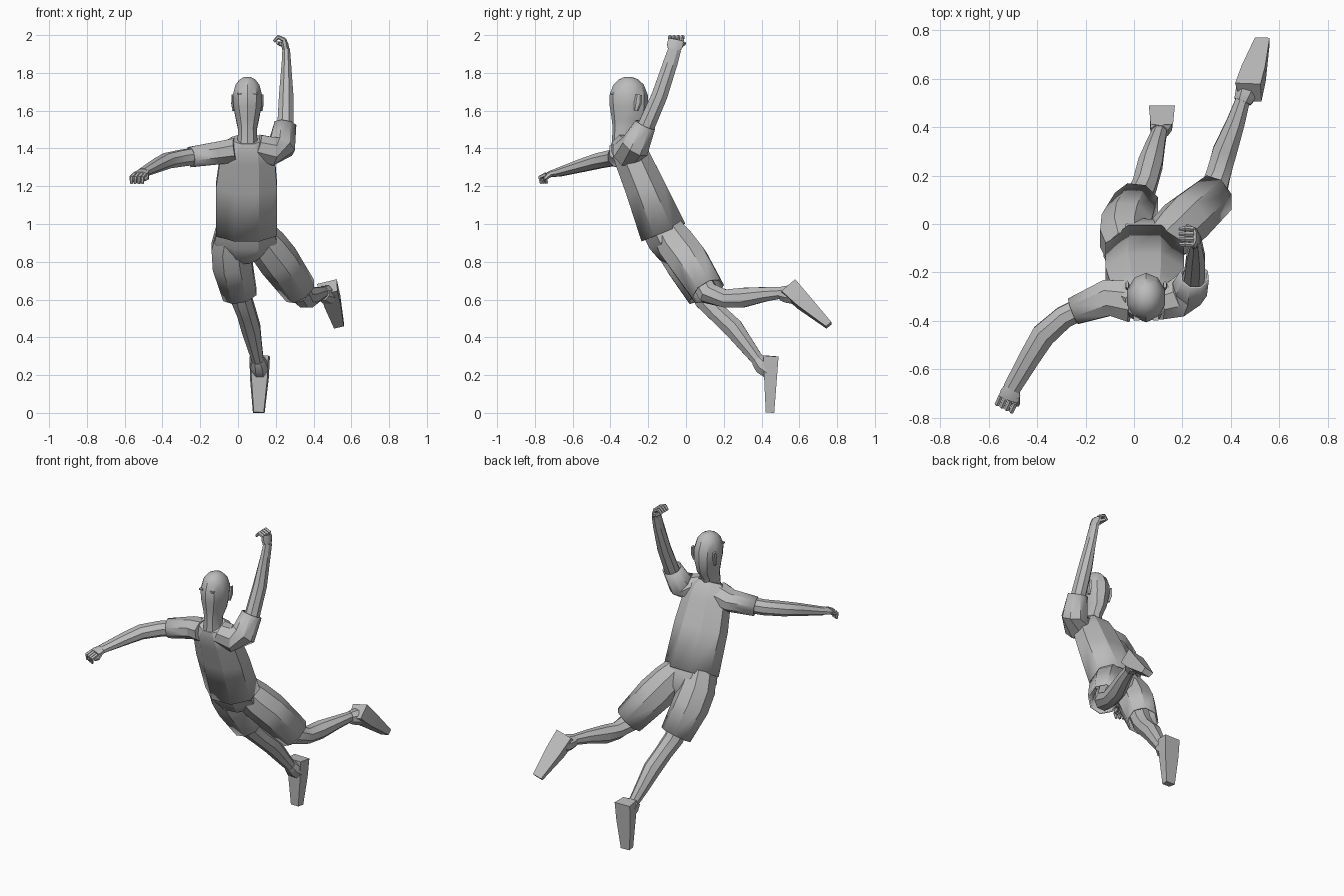
import bpy, bmesh, math
from mathutils import Vector

cube = bpy.data.objects.get("Cube")
if cube:
    bpy.data.objects.remove(cube, do_unlink=True)

grey = bpy.data.materials.new("plain grey")
grey.use_nodes = True
grey.diffuse_color = (0.5, 0.5, 0.5, 1)
grey.node_tree.nodes["Principled BSDF"].inputs["Base Color"].default_value = (0.5, 0.5, 0.5, 1)

X, Y, Z = Vector((1, 0, 0)), Vector((0, 1, 0)), Vector((0, 0, 1))


def skin(name, rings, caps=(True, True), thick=0):
    """Join rings of points into one surface, optionally a thin open shell."""
    bm = bmesh.new()
    loops = [[bm.verts.new(p) for p in ring] for ring in rings]
    n = len(loops[0])
    for a, b in zip(loops, loops[1:]):
        for i in range(n):
            j = (i + 1) % n
            bm.faces.new((a[i], a[j], b[j], b[i]))
    for cap, loop in zip(caps, (loops[0], loops[-1])):
        if cap:
            bm.faces.new(loop)
    bmesh.ops.recalc_face_normals(bm, faces=bm.faces)
    mesh = bpy.data.meshes.new(name)
    bm.to_mesh(mesh)
    bm.free()
    mesh.materials.append(grey)
    ob = bpy.data.objects.new(name, mesh)
    bpy.context.collection.objects.link(ob)
    if thick:
        mod = ob.modifiers.new("cloth", "SOLIDIFY")
        mod.thickness = thick
        mod.offset = -1
    bpy.ops.object.select_all(action="DESELECT")
    ob.select_set(True)
    bpy.context.view_layer.objects.active = ob
    bpy.ops.object.shade_smooth_by_angle(angle=math.radians(30))
    return ob


def loft(name, stations, side=X, sides=8, **options):
    """Stations are (x, y, z, half width, half depth) along a path."""
    pts = [Vector(s[:3]) for s in stations]
    rings = []
    for i, s in enumerate(stations):
        t = (pts[min(i + 1, len(pts) - 1)] - pts[max(i - 1, 0)]).normalized()
        u = (side - t * side.dot(t)).normalized()
        v = t.cross(u)
        grow = 1 / math.cos(math.pi / sides)
        ring = []
        for k in range(sides):
            a = (k + 0.5) * math.tau / sides
            ring.append(pts[i] + u * (s[3] * grow * math.cos(a)) + v * (s[4] * grow * math.sin(a)))
        rings.append(ring)
    return skin(name, rings, **options)


# Shirt and shorts waist
loft("shirt_body", [
    (.045, -.12, .955, .162, .125),
    (.045, -.22, 1.20, .162, .105),
    (.05, -.285, 1.35, .145, .095),
    (.05, -.315, 1.415, .13, .085),
    (.05, -.33, 1.45, .085, .065)], caps=(False, True), thick=.01)
loft("shorts_waist", [
    (.045, -.14, 1.0, .15, .105),
    (.04, -.095, .92, .165, .11),
    (.045, -.06, .85, .12, .09),
    (.05, -.045, .81, .05, .055)])

# Head and neck
loft("head", [
    (.05, -.33, 1.42, .054, .06),
    (.05, -.322, 1.50, .049, .064),
    (.05, -.307, 1.55, .06, .084),
    (.05, -.303, 1.62, .074, .096),
    (.05, -.304, 1.68, .078, .097),
    (.05, -.305, 1.735, .064, .078),
    (.05, -.306, 1.765, .042, .05),
    (.05, -.306, 1.778, .018, .02)], sides=10)
for label, s in (("right", -1), ("left", 1)):
    cx = .05 + s * .04
    loft(label + "_eye", [(cx, -.389, 1.685, .012, .01), (cx, -.389, 1.694, .012, .01)], sides=4)
    ex = .05 + s * .074
    loft(label + "_ear", [
        (ex, -.265, 1.60, .006, .01),
        (ex + s * .004, -.255, 1.64, .008, .018),
        (ex + s * .004, -.25, 1.685, .006, .014)], sides=6)

# Sleeves
loft("left_sleeve", [
    (.10, -.325, 1.41, .07, .065),
    (.175, -.31, 1.385, .078, .075),
    (.23, -.27, 1.41, .075, .072),
    (.25, -.215, 1.525, .055, .058)], side=Y, caps=(True, False), thick=.008)
loft("right_sleeve", [
    (-.01, -.32, 1.39, .085, .065),
    (-.11, -.305, 1.375, .075, .06),
    (-.25, -.36, 1.355, .056, .054)], side=Y, caps=(True, False), thick=.008)

# Arms
loft("left_arm", [
    (.235, -.26, 1.42, .045, .045),
    (.25, -.21, 1.52, .045, .042),
    (.255, -.14, 1.68, .042, .038),
    (.256, -.08, 1.86, .038, .024),
    (.255, -.06, 1.925, .034, .02)], side=Y)
loft("right_arm", [
    (-.18, -.33, 1.365, .046, .045),
    (-.29, -.385, 1.35, .046, .043),
    (-.375, -.46, 1.335, .05, .04),
    (-.43, -.55, 1.31, .044, .034),
    (-.505, -.68, 1.272, .036, .022)], side=Vector((.87, -.5, 0)))


def hand(name, wrist, knuckle, bend, tip, across):
    """Flat palm, four curled fingers and a thumb."""
    wrist, knuckle, bend, tip = map(Vector, (wrist, knuckle, bend, tip))
    across = Vector(across).normalized()
    mid = wrist.lerp(knuckle, .5)
    loft(name + "_palm", [(*wrist, .03, .019), (*mid, .042, .019), (*knuckle, .041, .013)], side=across)
    for k in range(4):
        off = across * (k - 1.5) * .022
        loft(f"{name}_finger_{k + 1}", [
            (*(knuckle + off), .01, .011),
            (*(bend + off), .01, .01),
            (*(tip + off * .95), .007, .007)], side=across, sides=6)
    root, inner = mid + across * .03, mid.lerp(tip, .5) + across * .045
    loft(name + "_thumb", [(*root, .012, .012), (*inner, .01, .01),
                           (*inner.lerp(tip, .4), .007, .007)], side=across, sides=6)


hand("left_hand", (.255, -.065, 1.915), (.243, -.053, 1.975),
     (.212, -.052, 1.99), (.19, -.052, 1.966), Y)
hand("right_hand", (-.50, -.67, 1.275), (-.52, -.725, 1.262),
     (-.535, -.758, 1.247), (-.535, -.752, 1.214), (.89, -.45, 0))

# Shorts legs
loft("left_shorts_leg", [
    (.105, -.09, .955, .08, .085),
    (.155, -.045, .885, .098, .10),
    (.215, .015, .805, .102, .102),
    (.33, .115, .645, .086, .09)], caps=(True, False), thick=.01)
loft("right_shorts_leg", [
    (-.03, -.11, .97, .085, .085),
    (-.04, -.06, .88, .10, .102),
    (-.03, -.005, .79, .105, .102),
    (.01, .09, .625, .09, .086)], caps=(True, False), thick=.01)

# Lower legs
loft("left_leg", [
    (.26, .06, .73, .06, .06),
    (.325, .12, .632, .056, .056),
    (.35, .21, .605, .05, .048),
    (.375, .30, .61, .05, .052),
    (.42, .42, .628, .038, .038),
    (.455, .53, .638, .028, .028)])
loft("right_leg", [
    (0, .04, .71, .06, .06),
    (.02, .10, .60, .054, .056),
    (.045, .165, .53, .05, .05),
    (.068, .25, .45, .05, .052),
    (.09, .33, .345, .038, .04),
    (.11, .395, .26, .028, .03)])


def shoe(name, heel, toe, across, heel_thick, toe_thick):
    """Tapered wedge on a flat sole running from heel to toe."""
    heel, toe = Vector(heel), Vector(toe)
    length = (toe - heel).normalized()
    across = Vector(across)
    across = (across - length * across.dot(length)).normalized()
    up = length.cross(across)
    if up.y > 0:
        up = -up
    rings = []
    for f, half, high in ((0, .054, heel_thick), (.38, .05, heel_thick * .85), (1, .031, toe_thick)):
        p = heel.lerp(toe, f)
        a, b = across * half, up * high
        rings.append([p - a, p + a, p + a * .85 + b, p - a * .85 + b])
    skin(name, rings)


# Shoes and ankle collars
shoe("left_shoe", (.47, .58, .695), (.53, .77, .475), (.92, -.15, .36), .095, .036)
shoe("right_shoe", (.115, .49, .298), (.11, .467, 0), X, .08, .045)
loft("left_collar", [
    (.448, .505, .632, .036, .036),
    (.463, .54, .628, .046, .046),
    (.48, .575, .62, .044, .044)])
loft("right_collar", [
    (.105, .38, .28, .036, .036),
    (.112, .405, .25, .046, .046),
    (.115, .44, .225, .044, .044)])
